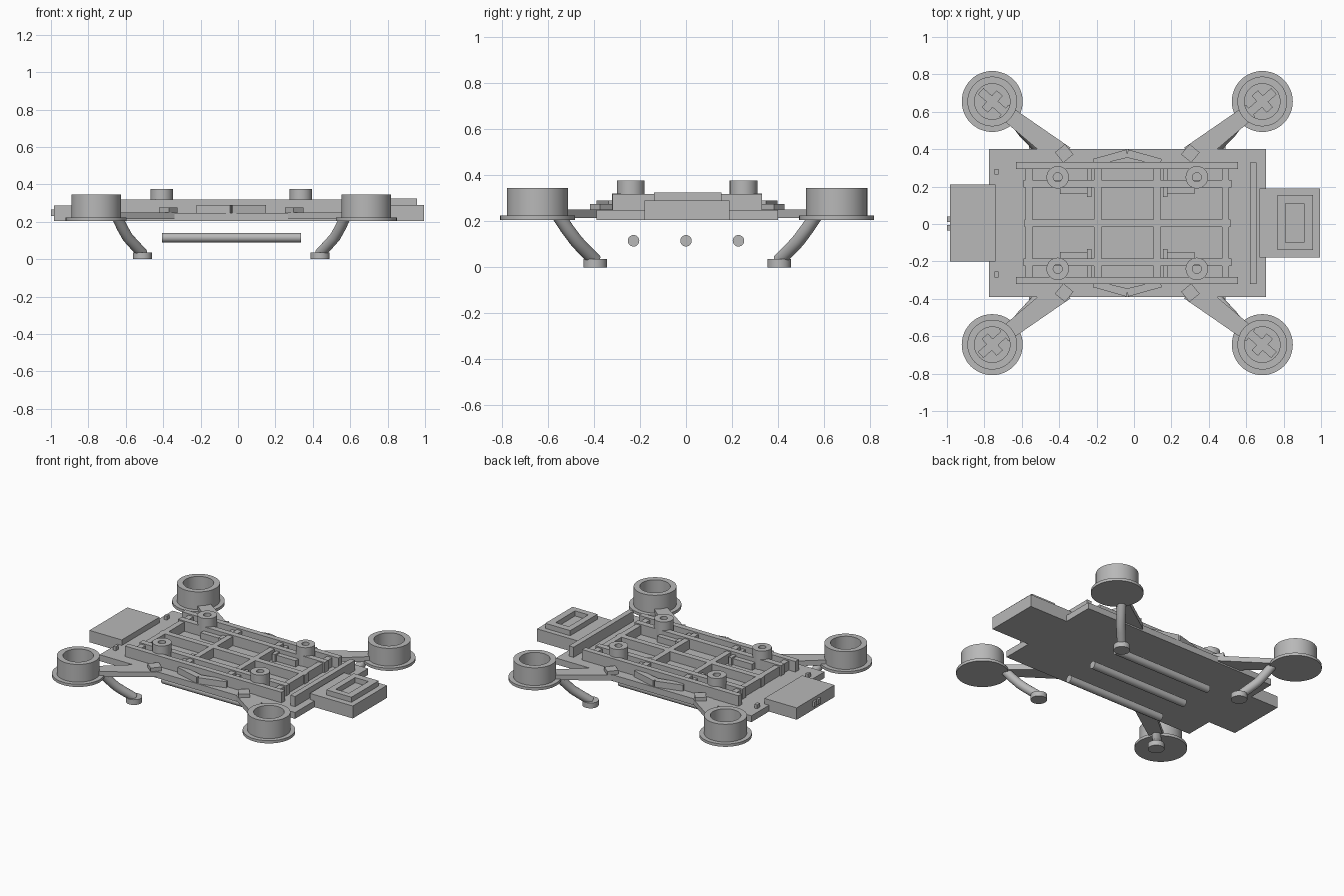
import bpy, bmesh, math
from mathutils import Vector

if "Cube" in bpy.data.objects:
    bpy.data.objects.remove(bpy.data.objects["Cube"], do_unlink=True)

grey = bpy.data.materials.new("plain_grey")
grey.use_nodes = True
grey.diffuse_color = (0.48, 0.48, 0.48, 1)
grey.node_tree.nodes["Principled BSDF"].inputs["Base Color"].default_value = (0.48, 0.48, 0.48, 1)

CX, CY = -0.036, 0.005          # symmetry centre of the frame
BOTTOM, DECK = 0.205, 0.248     # underside and top of the base plate


def finish(name, bm, smooth=False):
    bmesh.ops.recalc_face_normals(bm, faces=bm.faces)
    mesh = bpy.data.meshes.new(name)
    bm.to_mesh(mesh)
    bm.free()
    obj = bpy.data.objects.new(name, mesh)
    bpy.context.collection.objects.link(obj)
    mesh.materials.append(grey)
    if smooth:
        bpy.ops.object.select_all(action="DESELECT")
        obj.select_set(True)
        bpy.context.view_layer.objects.active = obj
        bpy.ops.object.shade_smooth_by_angle(angle=math.radians(35))
    return obj


def prism(name, outline, z0, z1):
    """Extrude a flat outline between two heights."""
    bm = bmesh.new()
    face = bm.faces.new([bm.verts.new((x, y, z0)) for x, y in outline])
    top = bmesh.ops.extrude_face_region(bm, geom=[face])["geom"]
    verts = [v for v in top if isinstance(v, bmesh.types.BMVert)]
    bmesh.ops.translate(bm, verts=verts, vec=(0, 0, z1 - z0))
    return finish(name, bm)


def box(name, x0, x1, y0, y1, z0, z1):
    return prism(name, [(x0, y0), (x1, y0), (x1, y1), (x0, y1)], z0, z1)


def lathe(name, profile, x, y, steps=48):
    """Spin a radius/height profile about a vertical axis."""
    bm = bmesh.new()
    verts = [bm.verts.new((r, 0, z)) for r, z in profile]
    edges = [bm.edges.new(pair) for pair in zip(verts, verts[1:])]
    bmesh.ops.spin(bm, geom=verts + edges, cent=(0, 0, 0), axis=(0, 0, 1),
                   angle=math.tau, steps=steps)
    bmesh.ops.remove_doubles(bm, verts=bm.verts, dist=0.0001)
    bmesh.ops.translate(bm, verts=bm.verts, vec=(x, y, 0))
    return finish(name, bm, True)


def tube(name, path, radius, sides=24):
    """Sweep a circle along a bent path and cap both ends."""
    bm = bmesh.new()
    pts = [Vector(p) for p in path]
    side = (pts[-1] - pts[0]).cross(Vector((0, 0, 1))).normalized()
    rings = []
    for i, p in enumerate(pts):
        along = (pts[min(i + 1, len(pts) - 1)] - pts[max(i - 1, 0)]).normalized()
        up = side.cross(along)
        rings.append([bm.verts.new(p + radius * (side * math.cos(a) + up * math.sin(a)))
                      for a in (math.tau * k / sides for k in range(sides))])
    for a, b in zip(rings, rings[1:]):
        for k in range(sides):
            n = (k + 1) % sides
            bm.faces.new((a[k], a[n], b[n], b[k]))
    bm.faces.new(rings[0])
    bm.faces.new(rings[-1])
    return finish(name, bm, True)


def bar(name, start, end, w0, w1, z0, z1):
    """Flat bar, possibly tapered, between two points seen from above."""
    a, b = Vector(start), Vector(end)
    d = (b - a).normalized()
    n = Vector((-d.y, d.x))
    return prism(name, [a - n * w0, b - n * w1, b + n * w1, a + n * w0], z0, z1)


# Base plate
box("base_plate", -0.775, 0.705, -0.39, 0.4, BOTTOM, DECK)

# Battery at one end, with its plug
box("battery", -0.985, -0.74, -0.2, 0.21, BOTTOM, 0.286)
for y in (-0.02, 0.025):
    box("battery_plug", -1.0, -0.98, y - 0.014, y + 0.014, 0.23, 0.265)
for y in (-0.275, 0.275):
    box("battery_clip", -0.745, -0.725, CY + y - 0.015, CY + y + 0.015, DECK, 0.275)

# Camera with a raised hollow frame at the other end
box("camera_body", 0.67, 0.995, -0.18, 0.19, BOTTOM, 0.29)
for y0, y1 in ((-0.14, -0.1), (0.11, 0.155)):
    box("camera_frame_side", 0.768, 0.957, y0, y1, 0.29, 0.325)
for x0, x1 in ((0.768, 0.81), (0.91, 0.957)):
    box("camera_frame_end", x0, x1, -0.1, 0.11, 0.29, 0.325)
box("front_wall", 0.62, 0.656, -0.32, 0.33, DECK, 0.318)

# Arms, motors, legs and posts, one set per corner
for sx in (-1, 1):
    for sy in (-1, 1):
        def at(x, y):
            return (CX + sx * x, CY + sy * y)

        mx, my = at(0.722, 0.65)
        bar("arm", at(0.66, 0.6), at(0.34, 0.355), 0.04, 0.06, 0.215, 0.25)
        bar("arm_rib", at(0.36, 0.4), at(0.315, 0.345), 0.035, 0.035, DECK, 0.275)
        lathe("motor_flange", [(0, BOTTOM), (0.163, BOTTOM), (0.163, 0.224), (0, 0.224)], mx, my)
        lathe("motor_cup", [(0.133, 0.222), (0.133, 0.345), (0.095, 0.345),
                            (0.095, 0.222), (0.133, 0.222)], mx, my)
        bar("motor_cross_long", at(0.66, 0.595), at(0.784, 0.705), 0.022, 0.022, 0.222, 0.245)
        bar("motor_cross_short", at(0.762, 0.605), at(0.682, 0.695), 0.022, 0.022, 0.222, 0.245)
        leg = ((0.61, 0.56, 0.225), (0.585, 0.525, 0.172), (0.555, 0.485, 0.118),
               (0.53, 0.46, 0.09), (0.475, 0.4, 0.03))
        tube("leg", [(*at(x, y), z) for x, y, z in leg], 0.029)
        lathe("foot", [(0, 0), (0.051, 0), (0.051, 0.036), (0, 0.036)], *at(0.475, 0.4), 32)
        lathe("post", [(0.06, DECK), (0.06, 0.376), (0.024, 0.376),
                       (0.024, DECK), (0.06, DECK)], *at(0.372, 0.245), 32)
        # Hooked bracket beside each post
        xs = sorted((CX + sx * 0.19, CX + sx * 0.36))
        ys = sorted((CY + sy * 0.155, CY + sy * 0.2))
        box("post_bracket", *xs, *ys, DECK, 0.29)
        xs = sorted((CX + sx * 0.19, CX + sx * 0.215))
        ys = sorted((CY + sy * 0.14, CY + sy * 0.305))
        box("bracket_hook", *xs, *ys, DECK, 0.3)

# Rails running along the deck
for sy in (-1, 1):
    y = CY + sy * 0.307
    box("outer_rail", -0.63, 0.555, y - 0.019, y + 0.019, DECK, 0.32)
    y = CY + sy * 0.209
    box("inner_rail", -0.59, 0.52, y - 0.02, y + 0.02, DECK, 0.318)
    # Chevron brace on the side edge
    for sx in (-1, 1):
        bar("chevron_brace", (CX + sx * 0.18, CY + sy * 0.325),
            (CX, CY + sy * 0.372), 0.018, 0.022, DECK, 0.29)
box("centre_rail", -0.585, 0.515, CY - 0.02, CY + 0.02, DECK, 0.31)

# Cross members of the deck lattice
for sx in (-1, 1):
    for offset, reach in ((0.158, 0.305), (0.525, 0.305)):
        x = CX + sx * offset
        box("cross_member", x - 0.019, x + 0.019, CY - reach, CY + reach, DECK, 0.31)

# Three rods under the plate
for y in (-0.228, 0, 0.228):
    tube("under_rod", [(-0.405, y, 0.115), (0.337, y, 0.115)], 0.025)
